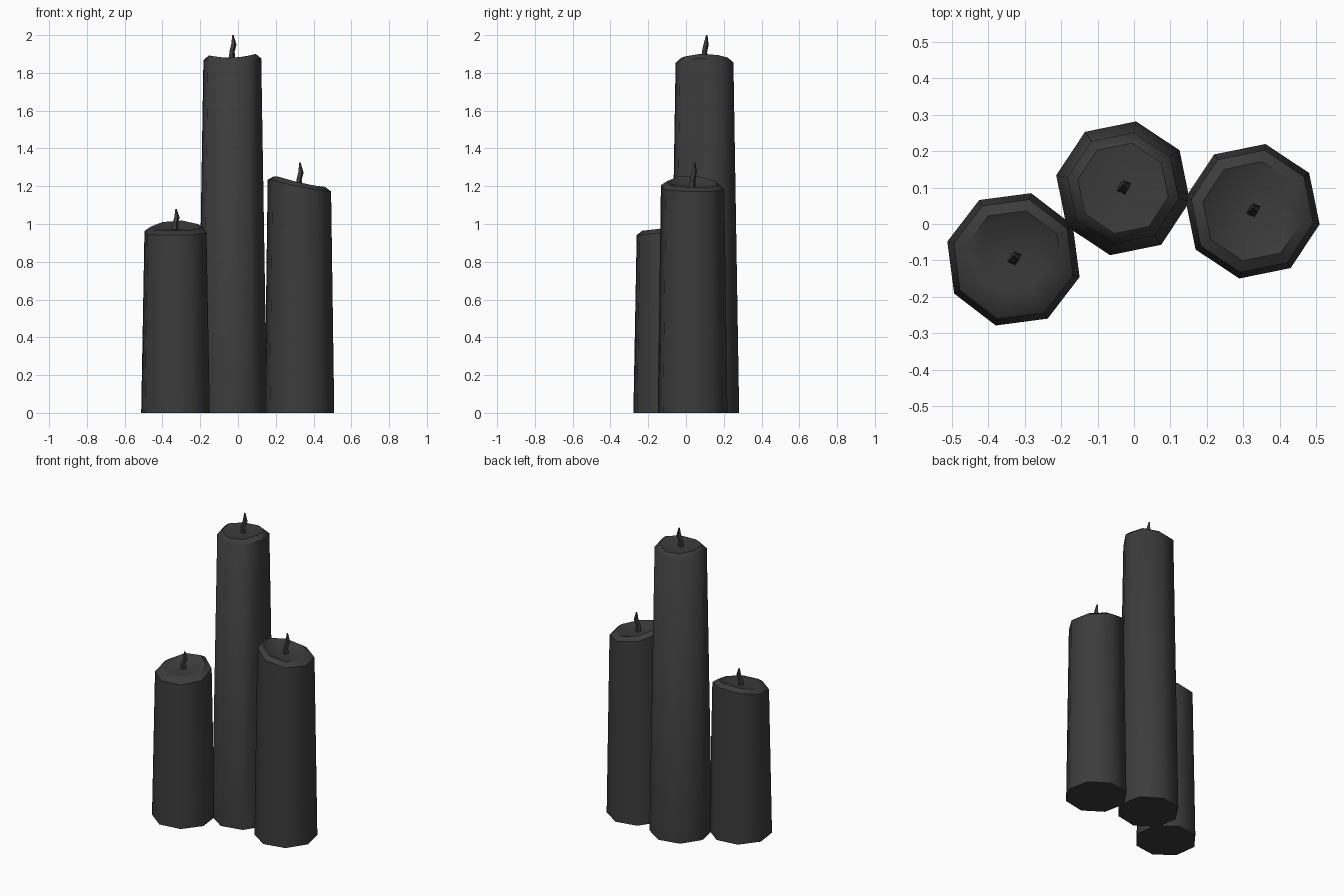
import bpy, bmesh, math

if "Cube" in bpy.data.objects:
    bpy.data.objects.remove(bpy.data.objects["Cube"])

wax = bpy.data.materials.new("dark_wax")
wax.diffuse_color = (0.045, 0.045, 0.045, 1)
wax.use_nodes = True
wax.node_tree.nodes["Principled BSDF"].inputs["Base Color"].default_value = wax.diffuse_color


def loft(name, rings, angle):
    """Join rings of points into a closed skin."""
    bm = bmesh.new()
    loops = [[bm.verts.new(p) for p in r] for r in rings]
    n = len(loops[0])
    for a, b in zip(loops, loops[1:]):
        for i in range(n):
            j = (i + 1) % n
            bm.faces.new((a[i], a[j], b[j], b[i]))
    bm.faces.new(loops[0][::-1])
    bm.faces.new(loops[-1])
    me = bpy.data.meshes.new(name)
    bm.to_mesh(me)
    bm.free()
    ob = bpy.data.objects.new(name, me)
    bpy.context.collection.objects.link(ob)
    me.materials.append(wax)
    bpy.ops.object.select_all(action='DESELECT')
    bpy.context.view_layer.objects.active = ob
    ob.select_set(True)
    bpy.ops.object.shade_smooth_by_angle(angle=math.radians(angle))


def ring(x, y, r, height, turn, sides=8):
    pts = []
    for i in range(sides):
        t = math.radians(turn) + i * math.tau / sides
        pts.append((x + r * math.cos(t), y + r * math.sin(t), height(t)))
    return pts


def candle(name, x, y, r0, r1, turn, rim, tilt, phase, sag, drop, pool, tip):
    # uneven melted rim: one tilt wave plus one saddle wave
    def wave(k, dz):
        def height(t):
            d = t - math.radians(phase)
            return rim + dz + k * (tilt * math.cos(d) + sag * math.cos(2 * d))
        return height

    def flat(z):
        return lambda t: z

    # tapered body, chamfered lip and shallow wax pool
    loft(name + "_candle", [
        ring(x, y, r0, flat(0), turn),
        ring(x, y, r1, wave(1.1, -drop), turn),
        ring(x, y, r1 * 0.81, wave(1, 0), turn),
        ring(x, y, r1 * 0.55, wave(0.45, (pool - rim) * 0.7), turn),
        ring(x, y, r1 * 0.12, flat(pool), turn)], 47)

    # bent four-sided wick
    base = pool - 0.01
    h = tip - base
    path = [(0, 0, 0, 0.018), (-0.002, 0.0, 0.35, 0.015),
            (0.008, 0.008, 0.62, 0.015), (0.003, 0.012, 1.0, 0.004)]
    loft(name + "_wick", [ring(x + dx, y + dy, w, flat(base + f * h), 20, 4)
                          for dx, dy, f, w in path], 40)


candle("tall", -0.03, 0.098, 0.187, 0.156, 79,
       1.888, 0.004, 0, 0.009, 0.025, 1.875, 2.0)
candle("medium", 0.325, 0.035, 0.188, 0.171, 79,
       1.22, 0.03, 190, 0.006, 0.022, 1.195, 1.325)
candle("short", -0.331, -0.097, 0.188, 0.170, 75,
       0.986, 0.027, 85, 0.006, 0.022, 0.97, 1.08)
